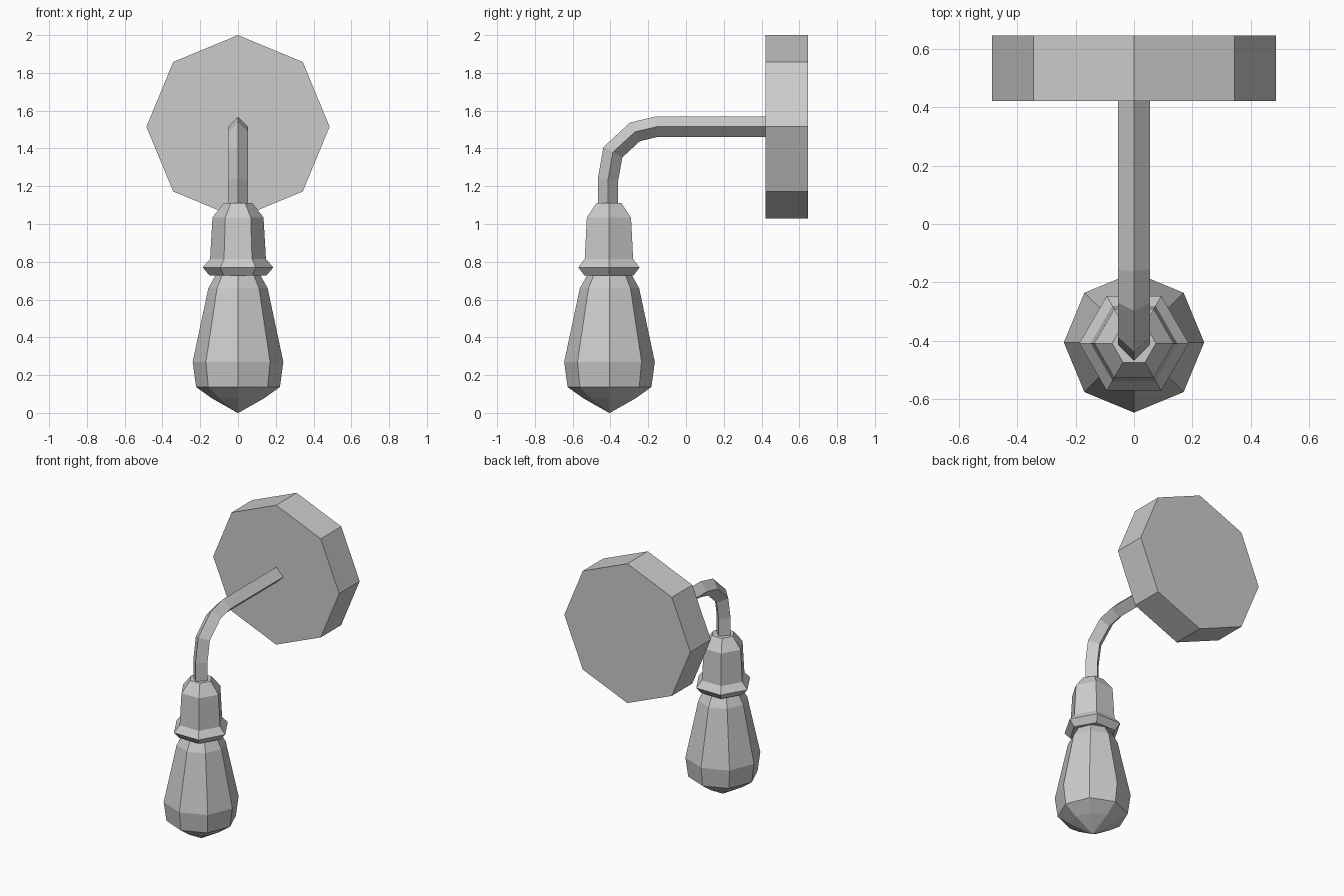
import bpy
import bmesh
from math import cos, sin, pi, atan2
from mathutils import Vector

cube = bpy.data.objects.get("Cube")
if cube:
    bpy.data.objects.remove(cube, do_unlink=True)

# One plain grey for the whole lamp
grey = bpy.data.materials.new("light_grey")
grey.use_nodes = True
colour = (0.6, 0.6, 0.6, 1)
grey.diffuse_color = colour
grey.node_tree.nodes["Principled BSDF"].inputs["Base Color"].default_value = colour


def skin_rings(name, rings):
    """Join equal-sided rings of points into a capped, flat-shaded solid."""
    bm = bmesh.new()
    loops = [[bm.verts.new(p) for p in ring] for ring in rings]
    for a, b in zip(loops, loops[1:]):
        for i in range(len(a)):
            j = (i + 1) % len(a)
            bm.faces.new((a[i], a[j], b[j], b[i]))
    bm.faces.new(loops[0])
    bm.faces.new(loops[-1])
    bmesh.ops.remove_doubles(bm, verts=bm.verts, dist=0.0001)
    bmesh.ops.recalc_face_normals(bm, faces=bm.faces)
    mesh = bpy.data.meshes.new(name)
    bm.to_mesh(mesh)
    bm.free()
    mesh.materials.append(grey)
    obj = bpy.data.objects.new(name, mesh)
    bpy.context.collection.objects.link(obj)
    return obj


def ring(centre, radius, sides, side_axis):
    """Ring spanned by x and the given axis, with a corner on x."""
    turns = [2 * pi * i / sides for i in range(sides)]
    return [Vector(centre) + radius * (Vector((cos(t), 0, 0)) + side_axis * sin(t))
            for t in turns]


def lathe(name, y, sides, profile):
    skin_rings(name, [ring((0, y, z), r, sides, Vector((0, 1, 0))) for r, z in profile])


# Octagonal wall plate
up = Vector((0, 0, 1))
skin_rings("wall_plate", [ring((0, y, 1.515), 0.485, 8, up) for y in (0.42, 0.645)])

# Square tube arm, bending down to the socket, with mitred corners
path = [Vector((0, y, z)) for y, z in (
    (0.43, 1.515), (-0.155, 1.515), (-0.27, 1.488),
    (-0.387, 1.38), (-0.413, 1.235), (-0.413, 1.09))]
arm = []
for i, point in enumerate(path):
    before = (point - path[i - 1]).normalized() if i else None
    after = (path[i + 1] - point).normalized() if i < len(path) - 1 else None
    before, after = before or after, after or before
    along = (before + after).normalized()
    across = Vector((0, along.z, -along.y)) / along.dot(before)
    arm.append(ring(point, 0.054, 4, across))
skin_rings("arm", arm)

# Hexagonal socket with a flared collar
lathe("socket", -0.408, 6, (
    (0.075, 1.112), (0.135, 1.035), (0.148, 0.815), (0.187, 0.77), (0.15, 0.727)))

# Octagonal bulb with a pointed end
lathe("bulb", -0.405, 8, (
    (0.118, 0.73), (0.157, 0.66), (0.24, 0.27), (0.222, 0.137),
    (0.138, 0.077), (0.002, 0)))
